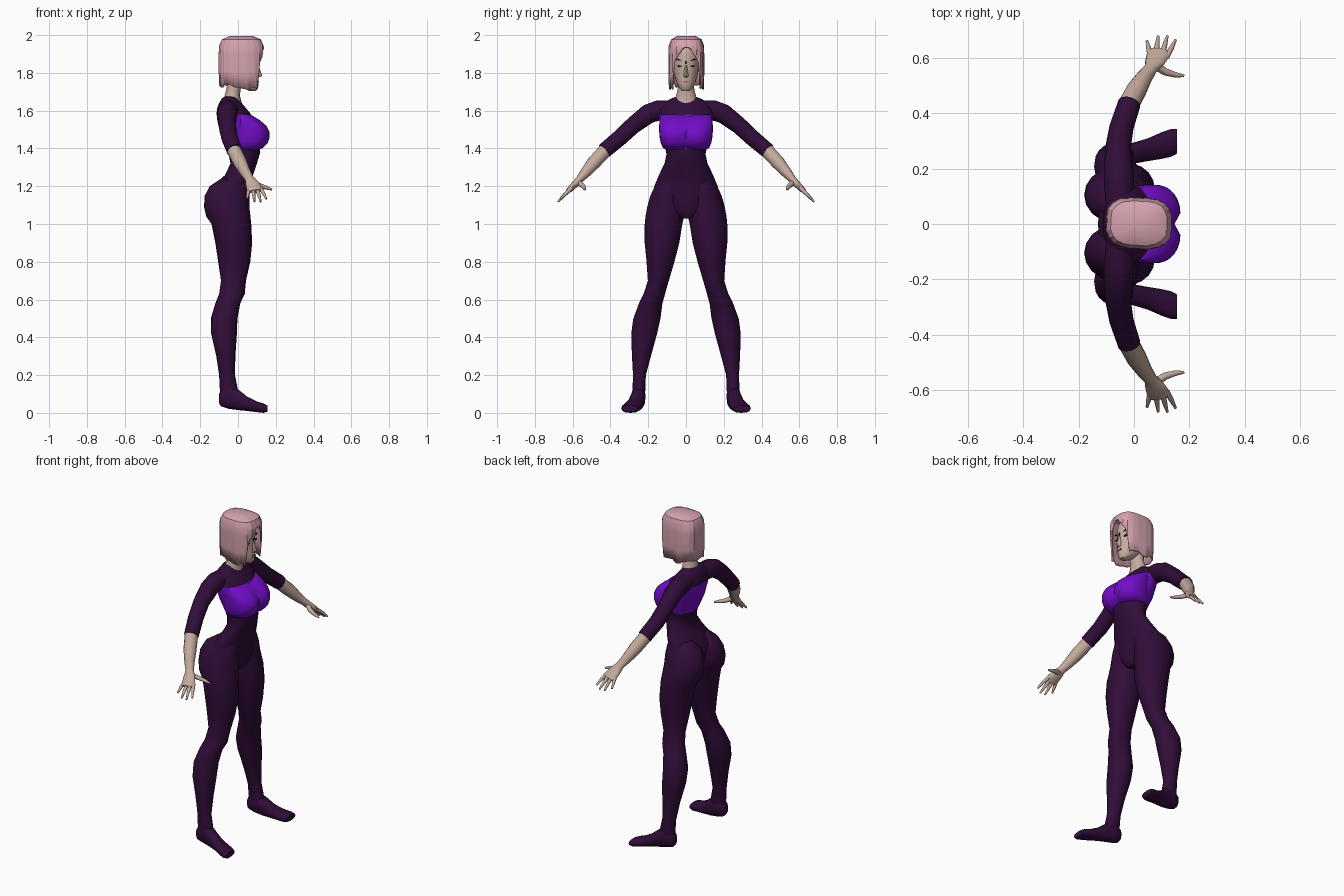
import bpy, bmesh, math, random
from mathutils import Vector as V
random.seed(4)


def mat(name, r, g, b):
    m = bpy.data.materials.new(name)
    m.diffuse_color = (r, g, b, 1)
    return m


SUIT = mat("dark plum", 0.030, 0.004, 0.040)
TOP = mat("violet", 0.17, 0.004, 0.58)
SKIN = mat("skin", 0.56, 0.41, 0.34)
HAIR = mat("pink hair", 0.66, 0.36, 0.42)
DARK = mat("dark lines", 0.02, 0.012, 0.03)
LIPS = mat("lips", 0.36, 0.17, 0.16)


def finish(bm, name, mats, angle=50):
    bmesh.ops.recalc_face_normals(bm, faces=bm.faces[:])
    me = bpy.data.meshes.new(name)
    bm.to_mesh(me)
    bm.free()
    for m in mats:
        me.materials.append(m)
    ob = bpy.data.objects.new(name, me)
    bpy.context.collection.objects.link(ob)
    bpy.context.view_layer.objects.active = ob
    ob.select_set(True)
    bpy.ops.object.shade_smooth_by_angle(angle=math.radians(angle))
    ob.select_set(False)
    return ob


def sup(c, e):
    return math.copysign(abs(c) ** (2 / e), c)


def loft(name, rings, mats, n=16, e=2.0, rule=None, move=None):
    """Skin a list of (centre, half axis u, half axis v) rings, capped at both ends."""
    bm = bmesh.new()
    rows = []
    for c, u, v in rings:
        row = []
        for i in range(n):
            a = 2 * math.pi * i / n
            p = V(c) + V(u) * sup(math.cos(a), e) + V(v) * sup(math.sin(a), e)
            row.append(bm.verts.new(move(p) if move else p))
        rows.append(row)
    for a, b in zip(rows, rows[1:]):
        for i in range(n):
            j = (i + 1) % n
            bm.faces.new((a[i], a[j], b[j], b[i]))
    bm.faces.new(rows[0])
    bm.faces.new(rows[-1])
    if rule:
        for f in bm.faces:
            f.material_index = rule(f.calc_center_median())
    return finish(bm, name, mats)


def flat(z, x0, x1, y0, y1):
    """Horizontal ring from its extents."""
    return (((x0 + x1) / 2, (y0 + y1) / 2, z), ((x1 - x0) / 2, 0, 0), (0, (y1 - y0) / 2, 0))


def tube(name, pts, m, n=10, wide=V((1, 0, 0))):
    """Limb along points (x, y, z, half width, half thickness)."""
    rings = []
    P = [V(p[:3]) for p in pts]
    for i, p in enumerate(pts):
        d = (P[min(i + 1, len(P) - 1)] - P[max(i - 1, 0)]).normalized()
        u = (wide - d * wide.dot(d)).normalized()
        rings.append((P[i], u * p[3], d.cross(u) * p[-1]))
    return loft(name, rings, [m], n)


# torso, with the violet band picked by height
torso = [(1.03, -.06, .03, .04), (1.06, -.11, .05, .11), (1.12, -.125, .06, .18), (1.2, -.13, .065, .168),
         (1.26, -.068, .08, .143), (1.32, -.04, .10, .114), (1.37, -.05, .115, .103), (1.40, -.06, .118, .11),
         (1.48, -.095, .11, .13), (1.55, -.11, .085, .142), (1.58, -.113, .07, .145), (1.61, -.112, .045, .145),
         (1.64, -.10, .02, .125), (1.665, -.085, .0, .075), (1.675, -.07, .0, .05)]
loft("torso", [flat(z, a, b, -w, w) for z, a, b, w in torso], [SUIT, TOP], 24,
     rule=lambda c: int(1.40 < c.z < 1.58))


# bust with a shallow cleft
def cleft(p):
    if p.x > .08:
        p.x -= .025 * math.exp(-(p.y / .025) ** 2)
    return p


bust = [(1.393, .11, .10), (1.402, .137, .122), (1.43, .162, .134), (1.46, .171, .14),
        (1.49, .169, .142), (1.52, .153, .142), (1.55, .118, .14), (1.58, .065, .132)]
loft("bust", [flat(z, -.04, x, -w, w) for z, x, w in bust], [TOP], 32, 2.6, move=cleft)

# neck
loft("neck", [flat(1.64, -.085, .02, -.065, .065), flat(1.68, -.07, .01, -.052, .052),
              flat(1.72, -.06, .015, -.043, .043), flat(1.80, -.055, .03, -.043, .043)], [SKIN])

# head
head = [(1.705, .06, .095, .02), (1.718, .03, .106, .034), (1.75, -.03, .11, .05), (1.79, -.06, .109, .062),
        (1.84, -.075, .105, .07), (1.89, -.08, .11, .072), (1.94, -.07, .095, .065), (1.97, -.04, .06, .04)]
loft("head", [flat(z, a, b, -w, w) for z, a, b, w in head], [SKIN], 20)
loft("nose", [flat(1.775, .09, .112, -.010, .010), flat(1.785, .09, .128, -.013, .013),
              flat(1.84, .09, .109, -.006, .006)], [SKIN], 8)


# thin face plates
def plate(name, y, z, w, h, m, x, tilt=0):
    bm = bmesh.new()
    bmesh.ops.create_cube(bm, size=1)
    for v in bm.verts:
        v.co = V((x + v.co.x * .008, y + v.co.y * w, z + v.co.z * h + v.co.y * w * tilt))
    finish(bm, name, [m])


for s in (1, -1):
    plate("eye", s * .032, 1.835, .028, .007, DARK, .095, s * .1)
    plate("brow", s * .034, 1.868, .030, .005, DARK, .097, s * .25)
plate("forehead_mark", 0, 1.855, .009, .016, DARK, .106)
plate("mouth", 0, 1.752, .032, .008, LIPS, .108)

# limbs
legs = [(1.24, -.09, .05, .03, .13), (1.20, -.15, .055, .01, .167), (1.15, -.176, .06, .002, .19),
        (1.09, -.18, .06, .002, .207), (1.04, -.168, .066, .008, .216), (1.0, -.14, .07, .018, .22),
        (.9, -.12, .075, .034, .22), (.8, -.105, .065, .06, .21), (.7, -.09, .042, .09, .203),
        (.63, -.10, .036, .11, .225), (.58, -.12, .012, .124, .25), (.5, -.144, -.003, .134, .28),
        (.42, -.142, -.006, .152, .291), (.3, -.115, -.014, .185, .287), (.2, -.10, -.016, .212, .281),
        (.12, -.096, 0, .215, .284), (.05, -.09, .02, .22, .285)]
foot = [(-.10, .05, .10, .25, .02), (-.09, .035, .12, .25, .033), (-.05, .022, .15, .25, .036),
        (0, .015, .125, .256, .038), (.05, .01, .085, .268, .041), (.1, .004, .06, .283, .048),
        (.135, 0, .05, .293, .05), (.155, .006, .04, .298, .044)]
for s in (1, -1):
    loft("leg", [flat(z, a, b, s * c, s * d) for z, a, b, c, d in legs], [SUIT], 18)
    loft("foot", [((x, s * y, (a + b) / 2), (0, w, 0), (0, 0, (b - a) / 2)) for x, a, b, y, w in foot],
         [SUIT], 12, 2.4)

    def limb(name, pts, m, n=10, wide=V((1, 0, 0))):
        tube(name, [(p[0], s * p[1]) + tuple(p[2:]) for p in pts], m, n, wide)

    limb("sleeve", [(-.05, .06, 1.605, .05), (-.054, .15, 1.60, .055), (-.056, .2, 1.583, .053),
                    (-.057, .28, 1.522, .046), (-.045, .35, 1.457, .044), (-.018, .432, 1.388, .042)], SUIT, 14)
    limb("forearm", [(-.025, .42, 1.398, .038), (.01, .485, 1.328, .037), (.038, .53, 1.275, .029),
                     (.06, .56, 1.24, .024, .021), (.075, .585, 1.213, .036, .019),
                     (.088, .612, 1.186, .042, .016), (.092, .626, 1.173, .038, .012)], SKIN, 14)
    for bx, tx, ty, tz in ((.060, .047, .660, 1.135), (.079, .087, .677, 1.118),
                           (.100, .120, .678, 1.118), (.119, .150, .664, 1.132)):
        limb("finger", [(bx, .605, 1.190, .011), ((bx + tx) / 2, (.605 + ty) / 2, (1.195 + tz) / 2, .0095),
                        (tx, ty, tz, .005)], SKIN, 8)
    limb("thumb", [(.075, .572, 1.222, .016), (.115, .548, 1.203, .013), (.15, .538, 1.192, .010),
                   (.18, .535, 1.182, .005)], SKIN, 8, V((0, 0, 1)))

# bobbed hair: a boxy shell, open over the face, with raised strands
bm = bmesh.new()
N = 60
bm_rows = []
lift = [random.uniform(-.035, .02) for _ in range(N // 3)]
drop = [random.uniform(-.012, .012) for _ in range(N // 3)]
for i in range(N):
    a = 2 * math.pi * (i + .5) / N
    deg = abs(math.degrees(math.atan2(math.sin(a), math.cos(a))))
    low = 1.735 - .03 * (math.cos(a) + 1) / 2 + drop[i // 3]
    if deg < 40:
        low = 1.94 - .0022 * deg
    elif deg < 46:
        low = 1.79
    k = 1 + lift[i // 3] + (.02 if i % 3 == 1 else 0)
    col = []
    for f, z in ((.06, 1.992), (.5, 1.992), (.86, 1.975), (.98, 1.945), (1, 0), (1.0, 1), (.97, 2)):
        if z < 3 and f >= .97 and z in (0, 1, 2):
            z = 1.942 + (low - 1.942) * (.2, .65, 1)[z]
        r = f * (1 + (k - 1) * min(1, f * f))
        col.append(bm.verts.new((.018 + .116 * r * sup(math.cos(a), 2.8),
                                 .003 + .090 * r * sup(math.sin(a), 2.8), z)))
    bm_rows.append(col)
for i in range(N):
    p, q = bm_rows[i], bm_rows[(i + 1) % N]
    for j in range(len(p) - 1):
        bm.faces.new((p[j], q[j], q[j + 1], p[j + 1]))
bm.faces.new([c[0] for c in bm_rows])
hair = finish(bm, "hair", [HAIR], 30)
sol = hair.modifiers.new("thickness", "SOLIDIFY")
sol.thickness = .008
sol.offset = 0
